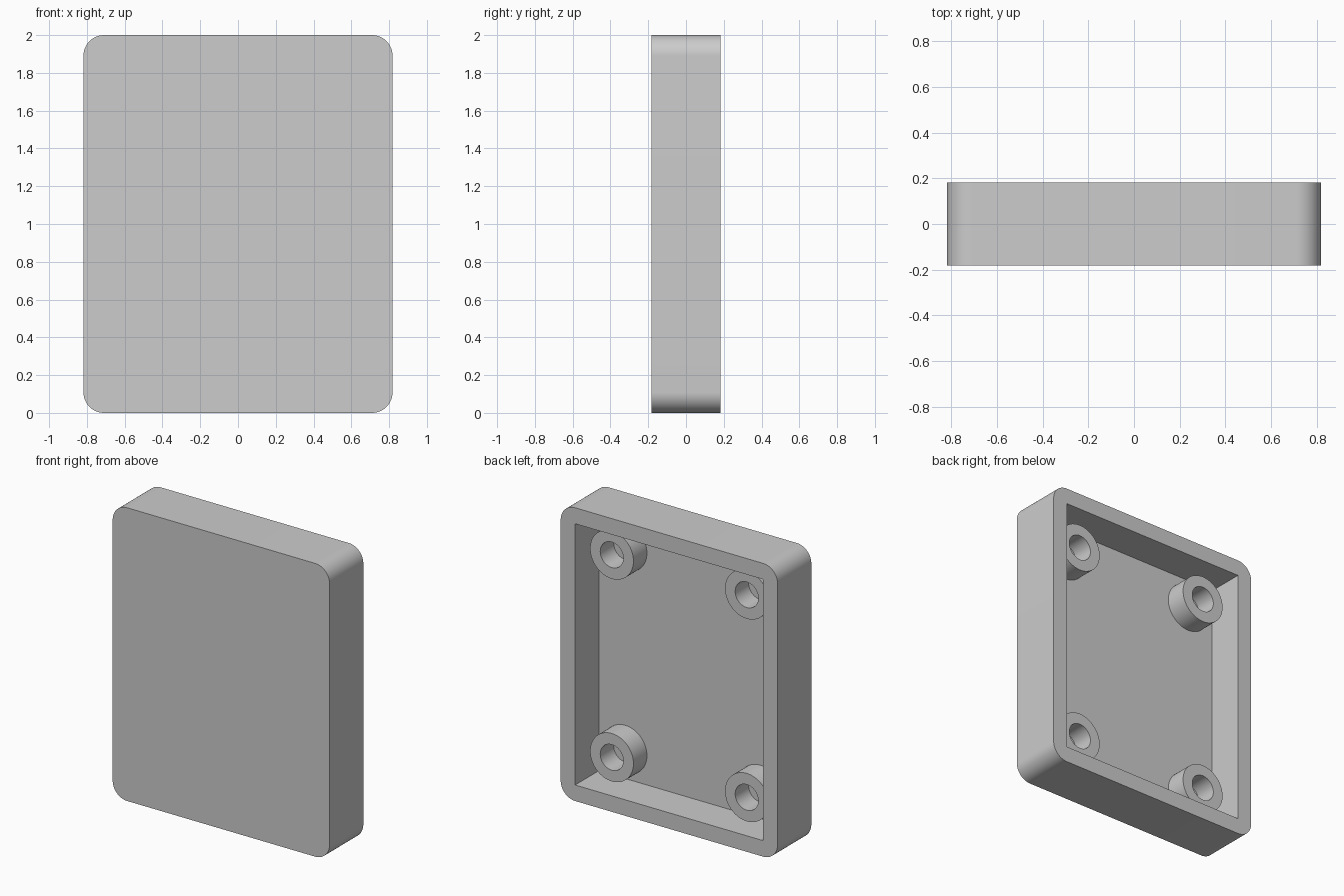
import bpy, bmesh, math
from mathutils import Matrix

if "Cube" in bpy.data.objects:
    bpy.data.objects.remove(bpy.data.objects["Cube"])

U = 2 / 55                      # one design unit in scene units
WIDTH, DEPTH, HEIGHT = 45 * U, 10 * U, 55 * U
WALL = CORNER = 3 * U
FLOOR_Y = -DEPTH / 2 + WALL     # inner face of the front panel
BOSS_HEIGHT, BOSS_R, HOLE_R = 4 * U, 4.5 * U, 2.4 * U
BOSS_X, BOSS_Z = 14 * U, 19 * U

grey = bpy.data.materials.new("plain grey")
grey.use_nodes = True
grey.diffuse_color = (0.604, 0.604, 0.604, 1)
grey.node_tree.nodes["Principled BSDF"].inputs["Base Color"].default_value = grey.diffuse_color


def add_object(name, bm):
    bmesh.ops.recalc_face_normals(bm, faces=bm.faces)
    mesh = bpy.data.meshes.new(name)
    bm.to_mesh(mesh)
    bm.free()
    mesh.materials.append(grey)
    obj = bpy.data.objects.new(name, mesh)
    bpy.context.collection.objects.link(obj)
    return obj


def box(width, depth, height, y=0):
    bm = bmesh.new()
    bmesh.ops.create_cube(bm, size=1, matrix=Matrix.Translation((0, y, HEIGHT / 2))
                          @ Matrix.Diagonal((width, depth, height, 1)))
    return bm


def smooth(obj):
    bpy.ops.object.select_all(action="DESELECT")
    obj.select_set(True)
    bpy.context.view_layer.objects.active = obj
    bpy.ops.object.shade_smooth_by_angle(angle=math.radians(30))


# Tray: block with four rounded corners running front to back
bm = box(WIDTH, DEPTH, HEIGHT)
corners = [e for e in bm.edges if abs(e.verts[0].co.y - e.verts[1].co.y) > DEPTH / 2]
bmesh.ops.bevel(bm, geom=corners, offset=CORNER, segments=16, profile=0.5, affect="EDGES")
tray = add_object("tray", bm)

# Square-cornered cavity open at the back
cutter = add_object("cavity_cutter", box(WIDTH - 2 * WALL, DEPTH, HEIGHT - 2 * WALL, y=WALL))
cutter.hide_render = True
cut = tray.modifiers.new("cavity", "BOOLEAN")
cut.operation, cut.solver, cut.object = "DIFFERENCE", "EXACT", cutter
bpy.context.view_layer.objects.active = tray
bpy.ops.object.modifier_apply(modifier=cut.name)
bpy.data.objects.remove(cutter)
smooth(tray)


# Screw bosses: hollow cylinders standing on the tray floor
def screw_boss(name, x, z, sides=64):
    bm = bmesh.new()
    profile = [(HOLE_R, 0), (HOLE_R, BOSS_HEIGHT), (BOSS_R, BOSS_HEIGHT), (BOSS_R, 0)]
    rings = []
    for r, y in profile:
        angles = [2 * math.pi * i / sides for i in range(sides)]
        rings.append([bm.verts.new((x + r * math.cos(a), FLOOR_Y + y, z + r * math.sin(a)))
                      for a in angles])
    for a, b in zip(rings, rings[1:]):
        for i in range(sides):
            j = (i + 1) % sides
            bm.faces.new((a[i], a[j], b[j], b[i]))
    boss = add_object(name, bm)
    # The tube is open at the floor, so orient its end face explicitly
    top = max(boss.data.polygons, key=lambda p: p.center.y)
    if top.normal.y < 0:
        boss.data.flip_normals()
    smooth(boss)


for side, sx in (("left", 1), ("right", -1)):
    for level, sz in (("upper", 1), ("lower", -1)):
        screw_boss(f"{level}_{side}_screw_boss", sx * BOSS_X, HEIGHT / 2 + sz * BOSS_Z)
